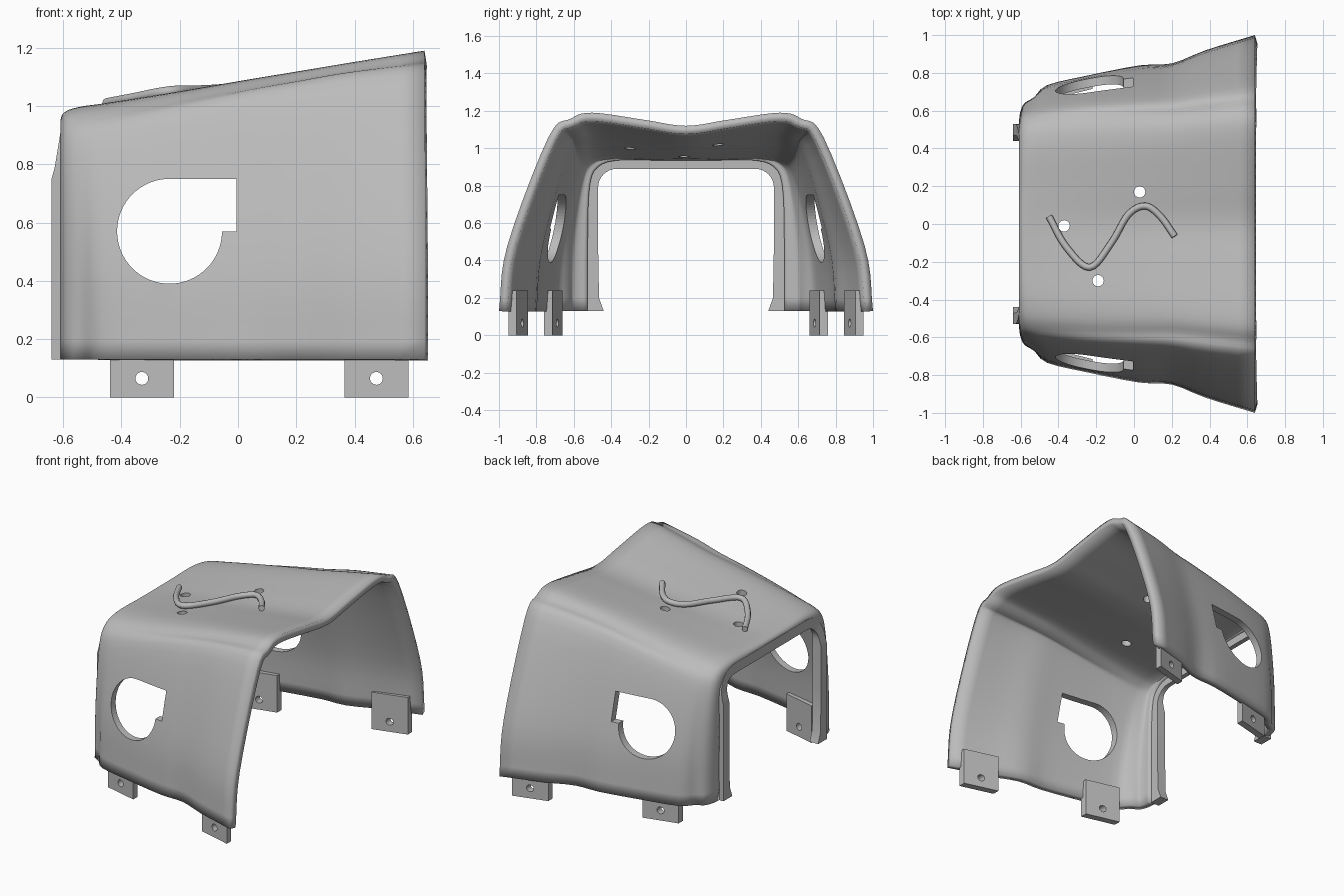
import bpy, bmesh, math
from mathutils import Vector, Matrix

cube = bpy.data.objects.get("Cube")
if cube:
    bpy.data.objects.remove(cube, do_unlink=True)

BASE = 0.13
grey = bpy.data.materials.new("plain grey")
grey.use_nodes = True
grey.diffuse_color = (0.5, 0.5, 0.5, 1)
grey.node_tree.nodes["Principled BSDF"].inputs["Base Color"].default_value = (0.5, 0.5, 0.5, 1)


def finish(bm, name, normals=True):
    if normals:
        bmesh.ops.recalc_face_normals(bm, faces=bm.faces)
    mesh = bpy.data.meshes.new(name)
    bm.to_mesh(mesh)
    bm.free()
    mesh.materials.append(grey)
    obj = bpy.data.objects.new(name, mesh)
    bpy.context.collection.objects.link(obj)
    return obj


def smooth(obj, degrees):
    bpy.ops.object.select_all(action='DESELECT')
    obj.select_set(True)
    bpy.context.view_layer.objects.active = obj
    bpy.ops.object.shade_smooth_by_angle(angle=math.radians(degrees))


def spline(points, steps):
    """Smooth curve through a list of vectors."""
    out = []
    for i in range(len(points) - 1):
        b, c = points[i], points[i + 1]
        a = points[i - 1] if i else b * 2 - c
        d = points[i + 2] if i + 2 < len(points) else c * 2 - b
        for s in range(steps):
            t = s / steps
            out.append((b * 2 + (c - a) * t + (a * 2 - b * 5 + c * 4 - d) * t * t
                        + (b * 3 - a - c * 3 + d) * t ** 3) / 2)
    return out + [points[-1]]


def grid_faces(bm, rows, closed=False):
    n = len(rows[0])
    for r, s in zip(rows, rows[1:]):
        for j in range(n if closed else n - 1):
            k = (j + 1) % n
            bm.faces.new((r[j], s[j], s[k], r[k]))


def cut(target, cutter):
    cutter.hide_render = True
    cutter.hide_viewport = True
    mod = target.modifiers.new("cut", 'BOOLEAN')
    mod.operation = 'DIFFERENCE'
    mod.solver = 'EXACT'
    mod.object = cutter


def cylinder(name, centre, radius, depth, along_y, sides=48):
    bm = bmesh.new()
    turn = Matrix.Rotation(math.pi / 2, 4, 'X') if along_y else Matrix()
    bmesh.ops.create_cone(bm, cap_ends=True, segments=sides, radius1=radius, radius2=radius,
                          depth=depth, matrix=Matrix.Translation(centre) @ turn)
    return finish(bm, name)


# Hood stations: x, foot width, bend width, shoulder width, shoulder z, corner, crest z, middle z
stations = [
    (0.64, 1.0, 0.955, 0.735, 1.06, 0.84, 1.19, 1.12),
    (0.38, 0.92, 0.88, 0.70, 1.04, 0.84, 1.148, 1.09),
    (0.2, 0.85, 0.82, 0.67, 1.01, 0.85, 1.118, 1.067),
    (0.03, 0.84, 0.80, 0.66, 0.98, 0.86, 1.09, 1.047),
    (-0.25, 0.785, 0.755, 0.645, 0.92, 0.87, 1.042, 1.013),
    (-0.46, 0.735, 0.71, 0.625, 0.86, 0.88, 1.008, 0.99),
    (-0.53, 0.67, 0.665, 0.61, 0.84, 0.89, 0.998, 0.985),
    (-0.58, 0.64, 0.63, 0.59, 0.82, 0.9, 0.985, 0.98),
    (-0.603, 0.59, 0.585, 0.56, 0.81, 0.9, 0.968, 0.968),
    (-0.61, 0.53, 0.53, 0.52, 0.8, 0.9, 0.945, 0.945),
]

# Hood shell
bm = bmesh.new()
rows = []
for st in spline([Vector(s) for s in stations], 3):
    x, foot, bend, sw, sz, corner, crest, mid = st
    half = [(foot, BASE), (bend, 0.48), (sw, sz), (sw * corner, sz + 0.75 * (crest - sz)),
            (sw * 0.68, crest), (sw * 0.3, mid + 0.45 * (crest - mid))]
    ring = half + [(0, mid)] + [(-y, z) for y, z in reversed(half)]
    rows.append([bm.verts.new((x, p.x, p.y)) for p in spline([Vector(p) for p in ring], 5)])
grid_faces(bm, rows)
hood = finish(bm, "hood_shell", normals=False)
solid = hood.modifiers.new("thickness", 'SOLIDIFY')
solid.thickness = 0.045
solid.offset = -1

# Side openings: a round hole with a squared upper corner
cut(hood, cylinder("side_hole_cutter", (-0.235, 0, 0.57), 0.18, 3, True, 64))
bm = bmesh.new()
bmesh.ops.create_cube(bm, size=1, matrix=Matrix.Translation((-0.12, 0, 0.66))
                      @ Matrix.Diagonal((0.23, 3, 0.18, 1)))
cut(hood, finish(bm, "side_notch_cutter"))

# Roof holes
for x, y in ((-0.37, -0.01), (0.03, 0.17), (-0.19, -0.3)):
    cut(hood, cylinder("roof_hole_cutter", (x, y, 1.04), 0.03, 0.5, False, 24))
smooth(hood, 30)

# Flange around the small opening
bm = bmesh.new()
path = [(0.44, BASE), (0.465, 0.2), (0.47, 0.48), (0.47, 0.75)]
path += [(0.37 + 0.1 * math.cos(a), 0.79 + 0.1 * math.sin(a))
         for a in (math.pi * k / 16 for k in range(9))]
path += [(-y, z) for y, z in reversed(path)]
rows = []
for y, z in path:
    side = math.copysign(1, y)
    rise = min(max((z - 0.79) / 0.1, 0), 1)
    tilt = math.asin(rise)
    oy = side * (0.37 + 0.16 * math.cos(tilt))
    oz = z + 0.065 * rise
    lip = -0.64 + 0.03 * min(max((z - 0.75) / 0.11, 0), 1)
    rows.append([bm.verts.new(c) for c in ((lip, y, z), (lip, oy, oz),
                                           (-0.58, oy, oz), (-0.58, y, z))])
grid_faces(bm, rows, closed=True)
bm.faces.new(rows[0])
bm.faces.new(rows[-1])
smooth(finish(bm, "end_flange"), 30)

# Mounting tabs, angled with the side walls
for label, x0, x1, y0, y1 in (("front", -0.44, -0.22, 0.66, 0.715),
                              ("rear", 0.365, 0.585, 0.845, 0.905)):
    for side, word in ((1, "left"), (-1, "right")):
        bm = bmesh.new()
        rows = [[bm.verts.new((x, side * y, z))
                 for x, y in ((x0, y0), (x1, y1), (x1, y1 + 0.045), (x0, y0 + 0.045))]
                for z in (0, 0.24)]
        grid_faces(bm, rows, closed=True)
        bm.faces.new(rows[0])
        bm.faces.new(rows[1])
        tab = finish(bm, f"{label}_{word}_tab")
        cut(tab, cylinder("bolt_hole_cutter", ((x0 + x1) / 2, side * y0, 0.065),
                          0.022, 0.4, True, 24))

# Wavy wire handle on the roof
wave = [(-0.45, 0.04), (-0.36, -0.12), (-0.235, -0.23), (-0.12, -0.1),
        (-0.03, 0.05), (0.06, 0.095), (0.14, 0.04), (0.215, -0.065)]
curve = bpy.data.curves.new("wavy_wire", 'CURVE')
curve.dimensions = '3D'
curve.bevel_depth = 0.018
curve.bevel_resolution = 3
curve.use_fill_caps = True
line = curve.splines.new('POLY')
pts = spline([Vector((x, y, 1.06 + 0.12 * x + 0.08 * abs(y))) for x, y in wave], 6)
line.points.add(len(pts) - 1)
for target, p in zip(line.points, pts):
    target.co = (*p, 1)
line.use_smooth = True
curve.materials.append(grey)
bpy.context.collection.objects.link(bpy.data.objects.new("wavy_wire", curve))
